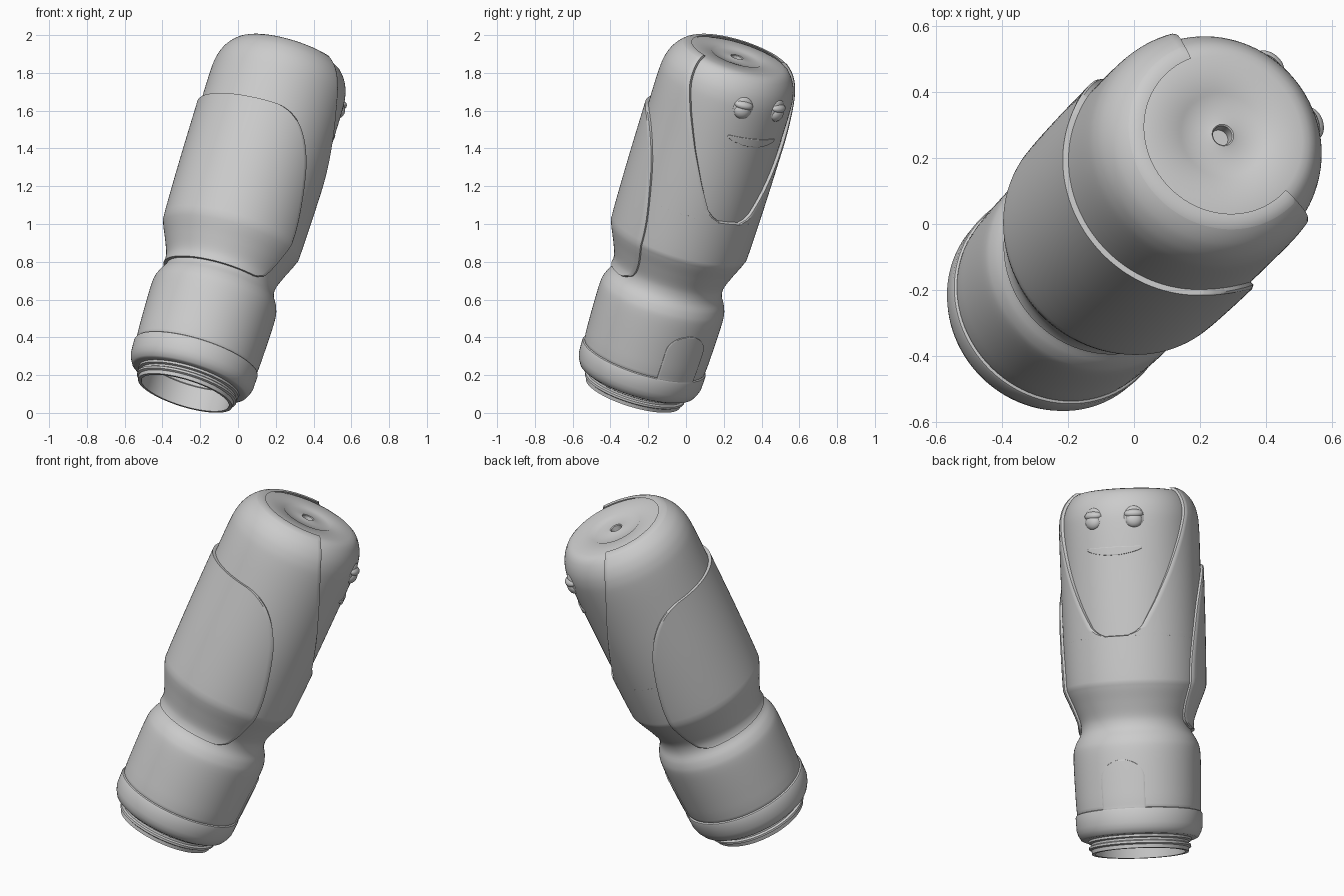
import bpy, bmesh, math
from mathutils import Matrix, Vector

cube = bpy.data.objects.get("Cube")
if cube:
    bpy.data.objects.remove(cube, do_unlink=True)

mat = bpy.data.materials.new("plain grey")
mat.use_nodes = True
mat.diffuse_color = (0.6, 0.6, 0.6, 1)
mat.node_tree.nodes["Principled BSDF"].inputs["Base Color"].default_value = mat.diffuse_color

# The bottle leans towards its face: local z is its axis, local +x its face
rad = math.radians
LEAN = (Matrix.Translation((-0.28, -0.28, 0.105)) @ Matrix.Rotation(rad(45), 4, 'Z')
        @ Matrix.Rotation(rad(23.6), 4, 'Y') @ Matrix.Rotation(rad(-10), 4, 'Z'))
RECESS = 0.022


def catmull(points, steps=8):
    out = []
    pts = [points[0]] + points + [points[-1]]
    for a, b, c, d in zip(pts, pts[1:], pts[2:], pts[3:]):
        a, b, c, d = (Vector(p) for p in (a, b, c, d))
        for i in range(steps):
            t = i / steps
            out.append(0.5 * (2 * b + (c - a) * t + (2 * a - 5 * b + 4 * c - d) * t * t
                              + (3 * b - a - 3 * c + d) * t ** 3))
    return out + [Vector(points[-1])]


def lookup(table, x):
    if x <= table[0][0]:
        return table[0][1]
    for (x0, y0), (x1, y1) in zip(table, table[1:]):
        if x <= x1:
            return y0 + (y1 - y0) * (x - x0) / max(x1 - x0, 1e-9)
    return table[-1][1]


def span(a, b, n):
    return [a + (b - a) * i / n for i in range(n + 1)]


def polar(u, r, phi):
    return (r * math.cos(phi), r * math.sin(phi), u)


def finish(name, bm):
    bmesh.ops.recalc_face_normals(bm, faces=bm.faces)
    mesh = bpy.data.meshes.new(name)
    bm.to_mesh(mesh)
    bm.free()
    mesh.materials.append(mat)
    ob = bpy.data.objects.new(name, mesh)
    ob.matrix_world = LEAN
    bpy.context.collection.objects.link(ob)
    bpy.ops.object.select_all(action='DESELECT')
    ob.select_set(True)
    bpy.context.view_layer.objects.active = ob
    bpy.ops.object.shade_smooth_by_angle(angle=rad(38))
    return ob


def lathe(name, profile, sides=96):
    bm = bmesh.new()
    rings = []
    for u, r in profile:
        if r < 1e-6:
            rings.append([bm.verts.new((0, 0, u))] * sides)
        else:
            rings.append([bm.verts.new(polar(u, r, math.tau * i / sides)) for i in range(sides)])
    for lo, hi in zip(rings, rings[1:]):
        for i in range(sides):
            j = (i + 1) % sides
            corners = list(dict.fromkeys((lo[i], lo[j], hi[j], hi[i])))
            bm.faces.new(corners)
    return finish(name, bm)


def patch(name, us, half, centre, thick, bevel, sink=0.03, cols=60):
    """Raised panel wrapped on the bottle, with a rounded rim; half(u) is its half angle."""
    us = [us[0], us[0], us[0] + bevel] + us[1:-1] + [us[-1] - bevel, us[-1], us[-1]]
    us = sorted(us)

    def rim(i, n):
        return min(i, n - 1 - i, 2)

    bm = bmesh.new()
    grid = []
    for i, u in enumerate(us):
        h, r = rad(half(u)), lookup(BODY, u)
        d = min(bevel / r, h * 0.3)
        angles = [-h, -h] + span(-h + d, h - d, cols) + [h, h]
        row = []
        for j, phi in enumerate(angles):
            level = min(rim(i, len(us)), rim(j, len(angles)))
            off = (-sink, thick - bevel * 0.5, thick)[level]
            row.append(bm.verts.new(polar(u, r + off, phi + rad(centre))))
        grid.append(row)
    for lo, hi in zip(grid, grid[1:]):
        for j in range(len(lo) - 1):
            bm.faces.new((lo[j], lo[j + 1], hi[j + 1], hi[j]))
    return finish(name, bm)


# Outer silhouette as (height along axis, radius)
BODY = catmull([(0.215, 0.332), (0.3, 0.337), (0.52, 0.341), (0.59, 0.328), (0.64, 0.301),
                (0.68, 0.293), (0.72, 0.299), (0.79, 0.326), (0.87, 0.36), (0.92, 0.368),
                (1.2, 0.374), (1.5, 0.376), (1.74, 0.376), (1.83, 0.367), (1.89, 0.344),
                (1.93, 0.313), (1.955, 0.283)])

# Bottle: hollow inside, threaded neck, collar, body, recessed head and dished top
inside = [(1.88, 0), (1.88, 0.26), (0.2, 0.26), (0.13, 0.26), (0.12, 0.242)]
neck = [(0, 0.242), (0, 0.26), (0.02, 0.262), (0.026, 0.274), (0.038, 0.274), (0.044, 0.262),
        (0.055, 0.262), (0.06, 0.276), (0.072, 0.276), (0.074, 0.305)]
collar = [(0.08, 0.316), (0.105, 0.33), (0.13, 0.338), (0.2, 0.341), (0.208, 0.338), (0.212, 0.33)]
trunk = [(u, lookup(BODY, u)) for u in span(0.216, 1.135, 70)]
head = [(u, lookup(BODY, u) - RECESS) for u in span(1.14, 1.93, 50)]
top = [(1.941, 0.272), (1.946, 0.25), (1.944, 0.14), (1.938, 0.131), (1.938, 0.05),
       (1.942, 0.034), (1.938, 0.03), (1.9, 0.028), (1.9, 0)]
lathe("bottle_body", inside + neck + collar + trunk + head + top)

# Hood: outer layer that leaves a pointed opening for the face
OPENING = [(1.138, 9), (1.15, 15), (1.185, 22), (1.317, 34), (1.49, 48), (1.684, 62),
           (1.81, 70), (1.9, 74), (1.955, 77)]
hood_rows = span(1.12, 1.955, 70)
patch("hood", hood_rows, lambda u: 180 - lookup(OPENING, u), 180, 0, 0.012, cols=110)

# Back pack: raised panel wrapped round the back from waist to shoulders
PACK = catmull([(0.655, 90), (0.665, 97), (0.7, 106), (0.8, 111), (1.0, 111), (1.26, 102),
                (1.4, 93), (1.49, 83), (1.535, 74), (1.555, 66), (1.562, 60)])
patch("back_pack", [p[0] for p in PACK], lambda u: lookup(PACK, u), 180, 0.018, 0.012, cols=90)

# Arched plate low on the front
ARCH = [(u, 20.5 * math.sqrt(max(1 - max((u - 0.37) / 0.1, 0) ** 2, 0.02)))
        for u in span(0.205, 0.47, 30)]
patch("front_arch", [p[0] for p in ARCH], lambda u: lookup(ARCH, u), 0, 0.006, 0.003, cols=30)

# Smiling mouth
MOUTH = [(1.575, 5), (1.58, 11), (1.588, 17), (1.598, 22), (1.608, 25), (1.616, 25), (1.62, 24)]
patch("mouth", [p[0] for p in MOUTH], lambda u: lookup(MOUTH, u), 0, 0.007 - RECESS, 0.003,
      sink=0.04, cols=30)


def blob(name, phi, u, r, size):
    bm = bmesh.new()
    place = (Matrix.Rotation(rad(phi), 4, 'Z') @ Matrix.Translation((r, 0, u))
             @ Matrix.Diagonal((*size, 1)))
    bmesh.ops.create_uvsphere(bm, u_segments=32, v_segments=20, radius=1, matrix=place)
    return finish(name, bm)


# Eyes: ball in a soft socket, with a heavy upper lid
for side, phi in (("left", 19), ("right", -19)):
    blob(side + "_eye_socket", phi, 1.772, 0.338, (0.026, 0.058, 0.068))
    blob(side + "_eye_ball", phi, 1.762, 0.345, (0.033, 0.046, 0.042))
    blob(side + "_eye_lid", phi, 1.795, 0.342, (0.036, 0.052, 0.026))
